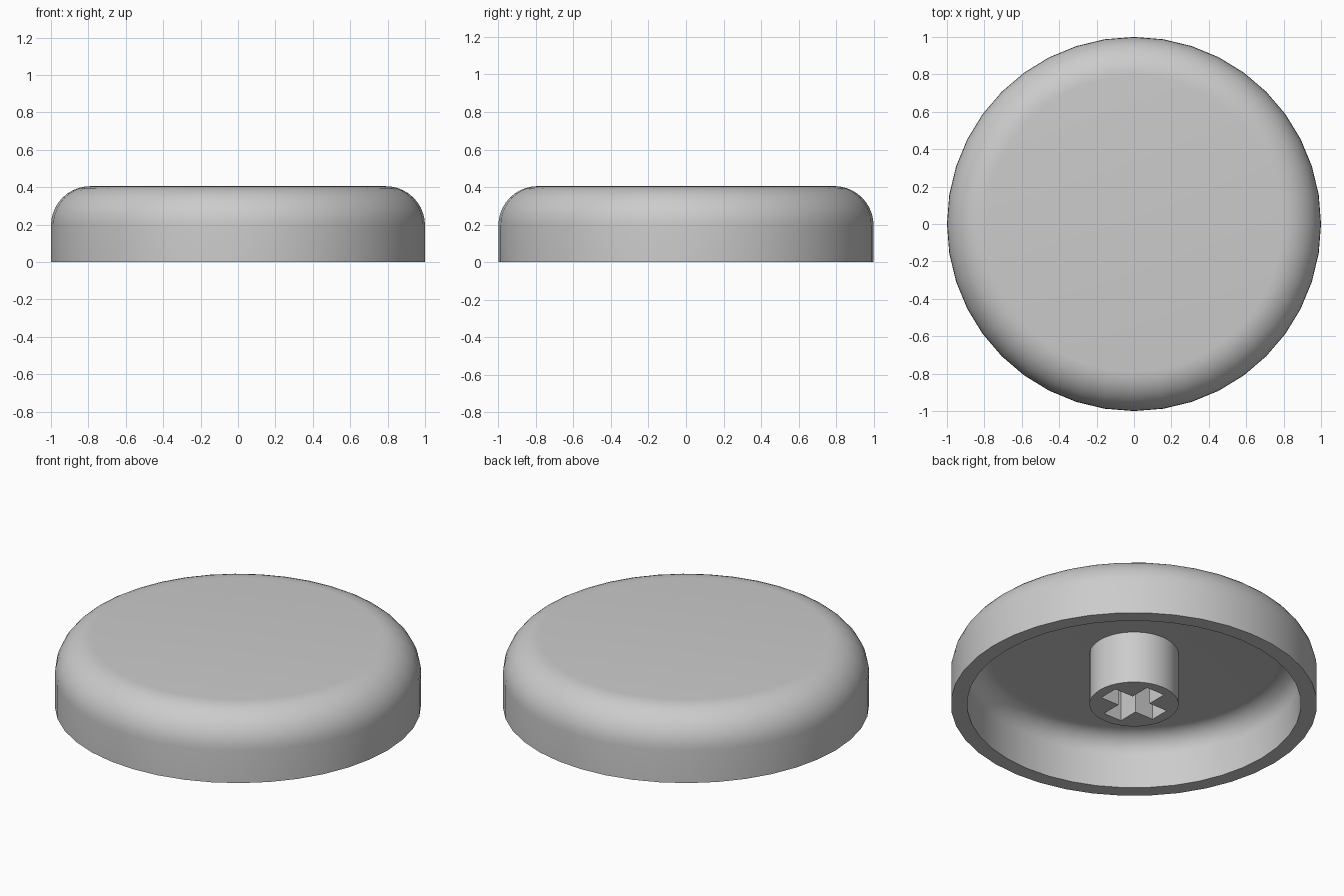
import bpy
import bmesh
from math import pi, sin, cos, radians
from mathutils import Vector

if "Cube" in bpy.data.objects:
    bpy.data.objects.remove(bpy.data.objects["Cube"])

SEGMENTS = 40
HEIGHT = 0.405
CEILING = 0.315
WALL = 0.088
FILLET = 0.21

plastic = bpy.data.materials.new("light grey plastic")
plastic.use_nodes = True
grey = (0.6, 0.6, 0.6, 1)
plastic.diffuse_color = grey
plastic.node_tree.nodes["Principled BSDF"].inputs["Base Color"].default_value = grey


def make_object(name, bm):
    bmesh.ops.remove_doubles(bm, verts=bm.verts, dist=1e-5)
    bmesh.ops.recalc_face_normals(bm, faces=bm.faces)
    mesh = bpy.data.meshes.new(name)
    bm.to_mesh(mesh)
    bm.free()
    mesh.materials.append(plastic)
    obj = bpy.data.objects.new(name, mesh)
    bpy.context.collection.objects.link(obj)
    return obj


def activate(obj):
    bpy.ops.object.select_all(action="DESELECT")
    obj.select_set(True)
    bpy.context.view_layer.objects.active = obj


def lathe(name, profile):
    """Turn (radius, height) points around the z axis."""
    bm = bmesh.new()
    verts = [bm.verts.new((r, 0, z)) for r, z in profile]
    edges = [bm.edges.new(pair) for pair in zip(verts, verts[1:])]
    bmesh.ops.spin(bm, geom=verts + edges, cent=(0, 0, 0), axis=(0, 0, 1),
                   angle=2 * pi, steps=SEGMENTS, use_merge=True)
    return make_object(name, bm)


def rounded_wall(radius, top, fillet, steps=10):
    """Wall from the rim up, through a quarter-round, to the axis."""
    points = [(radius, 0)]
    for i in range(steps + 1):
        a = pi / 2 * i / steps
        points.append((radius - fillet + fillet * cos(a),
                       top - fillet + fillet * sin(a)))
    return points + [(0, top)]


# Hollow cap: outer skin, flat rim and inner skin in one closed profile
outer = rounded_wall(1, HEIGHT, FILLET)
inner = rounded_wall(1 - WALL, CEILING, FILLET - WALL)
cap = lathe("cap_shell", outer[::-1] + inner)

# Round mounting stem, sunk slightly into the ceiling
STEM = 0.243
stem = lathe("mounting_stem", [(0, 0), (STEM, 0), (STEM, CEILING + 0.02), (0, CEILING + 0.02)])

# Cross-shaped socket cut into the stem
ARM, HALF = 0.183, 0.06
bm = bmesh.new()
corners = []
for quarter in range(4):
    c, s = cos(quarter * pi / 2), sin(quarter * pi / 2)
    for x, y in ((ARM, -HALF), (ARM, HALF), (HALF, HALF)):
        corners.append(bm.verts.new((c * x - s * y, s * x + c * y, -0.1)))
face = bm.faces.new(corners)
result = bmesh.ops.extrude_face_region(bm, geom=[face])
lifted = [g for g in result["geom"] if isinstance(g, bmesh.types.BMVert)]
bmesh.ops.translate(bm, verts=lifted, vec=Vector((0, 0, CEILING + 0.1)))
cutter = make_object("socket_cutter", bm)
cutter.hide_render = True

socket = stem.modifiers.new("cross socket", "BOOLEAN")
socket.operation = "DIFFERENCE"
socket.solver = "EXACT"
socket.object = cutter
activate(stem)
bpy.ops.object.modifier_apply(modifier=socket.name)
bpy.data.objects.remove(cutter)

# Smooth curves, crisp rims
for part in (cap, stem):
    activate(part)
    bpy.ops.object.shade_smooth_by_angle(angle=radians(30))
